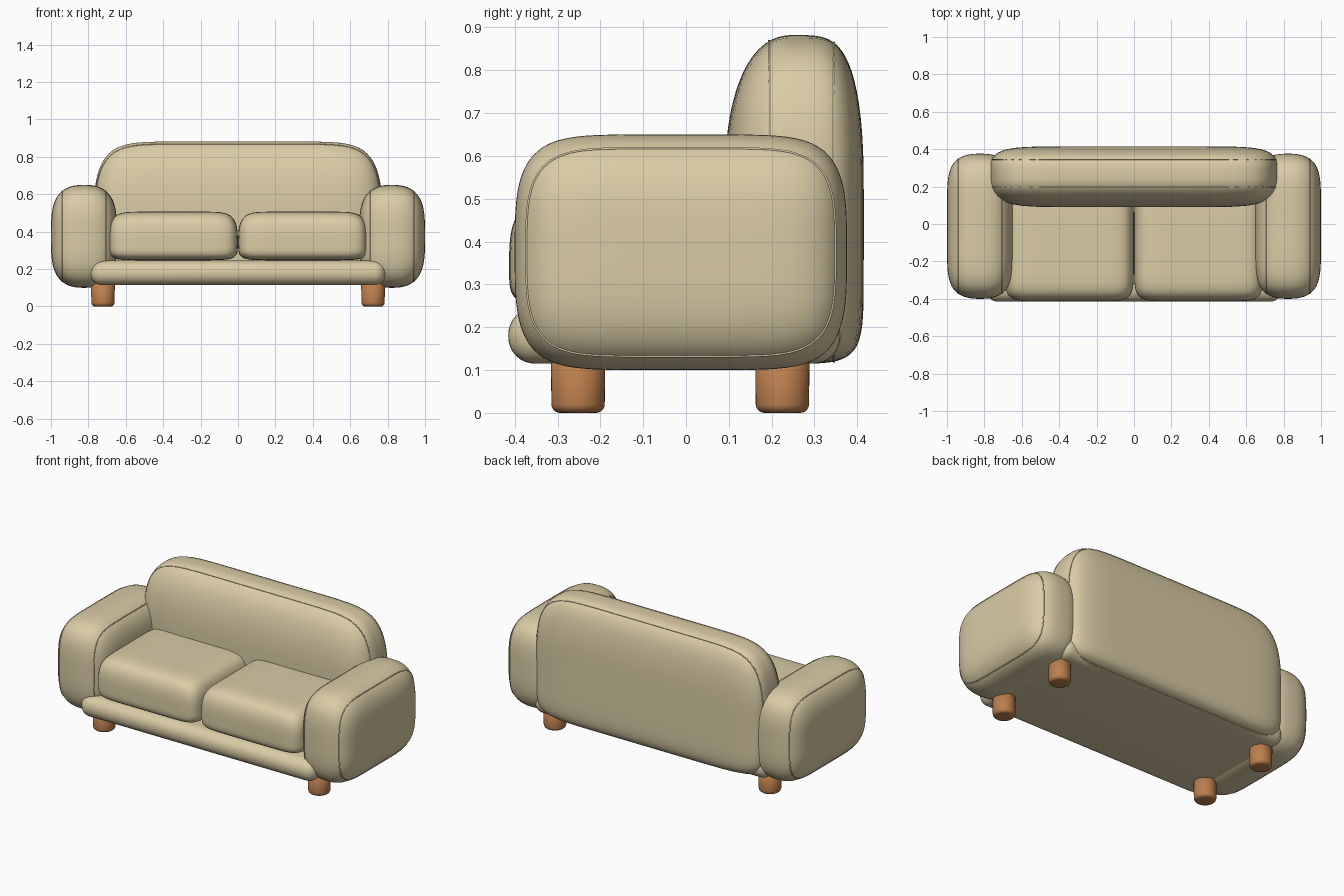
import bpy, bmesh, math
from mathutils import Vector

if "Cube" in bpy.data.objects:
    bpy.data.objects.remove(bpy.data.objects["Cube"])


def material(name, rgb):
    m = bpy.data.materials.new(name)
    m.diffuse_color = (*rgb, 1)
    m.use_nodes = True
    m.node_tree.nodes["Principled BSDF"].inputs["Base Color"].default_value = m.diffuse_color
    return m


FABRIC = material("beige fabric", (0.70, 0.60, 0.38))
WOOD = material("warm wood", (0.50, 0.21, 0.075))


def finish(name, bm, mat):
    bmesh.ops.recalc_face_normals(bm, faces=bm.faces)
    me = bpy.data.meshes.new(name)
    bm.to_mesh(me)
    bm.free()
    me.materials.append(mat)
    for p in me.polygons:
        p.use_smooth = True
    ob = bpy.data.objects.new(name, me)
    bpy.context.collection.objects.link(ob)
    return ob


def reach(d, exps, start=0.0):
    """Distance along d at which the puffed solid's surface is met."""
    a, b = 0.0, 2.0
    for _ in range(32):
        t = (a + b) / 2
        f = start + sum(abs(t * c) ** e[c > 0] for c, e in zip(d, exps))
        a, b = (t, b) if f < 1 else (a, t)
    return a


def place(u, lo, mid, hi):
    return Vector([m + c * ((h - m) if c > 0 else (m - l))
                   for c, l, m, h in zip(u, lo, mid, hi)])


def puff(name, lo, mid, hi, exps):
    """Upholstered block: each axis has a roundness for its low and high side."""
    bm = bmesh.new()
    bmesh.ops.create_cube(bm, size=2)
    bmesh.ops.subdivide_edges(bm, edges=bm.edges[:], cuts=27, use_grid_fill=True)
    for v in bm.verts:
        v.co = place(v.co * reach(v.co, exps), lo, mid, hi)
    return finish(name, bm, FABRIC)


def seam(name, lo, mid, hi, exps, axis, k):
    """Thin piping where a puffed block is cut by a plane (k is -1..1)."""
    others = [i for i in range(3) if i != axis]
    used = abs(k) ** exps[axis][k > 0]
    cu = bpy.data.curves.new(name, 'CURVE')
    cu.dimensions = '3D'
    cu.bevel_depth = 0.003
    cu.bevel_resolution = 1
    n = 96
    sp = cu.splines.new('POLY')
    sp.points.add(n - 1)
    sp.use_cyclic_u = True
    for i in range(n):
        a = 2 * math.pi * i / n
        d = (math.cos(a), math.sin(a))
        # square the direction so points spread evenly round the corners
        m = max(abs(d[0]), abs(d[1]))
        d = (d[0] / m, d[1] / m)
        t = reach(d, [exps[j] for j in others], used)
        u = [0, 0, 0]
        u[axis] = k
        u[others[0]], u[others[1]] = d[0] * t, d[1] * t
        sp.points[i].co = (*place(u, lo, mid, hi), 1)
    cu.materials.append(FABRIC)
    ob = bpy.data.objects.new(name, cu)
    bpy.context.collection.objects.link(ob)


# Backrest: domed top, flatter rear and bottom
back = ((-0.77, 0.09, 0.115), (0, 0.25, 0.52), (0.77, 0.415, 0.882),
        ((9, 9), (2.3, 4), (10, 2.4)))
puff("backrest", *back)
seam("backrest_front_piping", *back, 1, -0.35)
seam("backrest_rear_piping", *back, 1, 0.58)

# Base: low slab with rounded edges
bm = bmesh.new()
bmesh.ops.create_cube(bm, size=1)
for v in bm.verts:
    v.co = (v.co.x * 1.58, v.co.y * 0.775 - 0.0275, v.co.z * 0.13 + 0.18)
bmesh.ops.bevel(bm, geom=bm.edges[:], offset=0.062, segments=8, profile=0.5,
                affect='EDGES')
finish("base", bm, FABRIC)

for side, s in (("left", -1), ("right", 1)):
    # Arms
    xs = sorted((s * 0.647, s * 1.0))
    arm = ((xs[0], -0.40, 0.10), (s * 0.823, -0.012, 0.375), (xs[1], 0.376, 0.65),
           ((2.5, 2.5), (6, 6), (3.5, 3.5)))
    puff(side + "_arm", *arm)
    seam(side + "_arm_outer_piping", *arm, 0, s * 0.66)
    seam(side + "_arm_inner_piping", *arm, 0, -s * 0.66)

    # Seat cushions
    xs = sorted((s * 0.001, s * 0.692))
    puff(side + "_seat_cushion", (xs[0], -0.413, 0.247), (s * 0.346, -0.1, 0.35),
         (xs[1], 0.2, 0.507), ((9, 9), (8, 8), (5, 2.8)))

    # Legs: short round posts with softened feet
    for end, y in (("front", -0.252), ("rear", 0.225)):
        bm = bmesh.new()
        bmesh.ops.create_cone(bm, cap_ends=True, segments=40, radius1=0.062,
                              radius2=0.064, depth=0.17)
        rim = [e for e in bm.edges if all(v.co.z < 0 for v in e.verts)]
        bmesh.ops.bevel(bm, geom=rim, offset=0.02, segments=5, profile=0.5,
                        affect='EDGES')
        bmesh.ops.translate(bm, verts=bm.verts, vec=(s * 0.722, y, 0.085))
        finish(f"{side}_{end}_leg", bm, WOOD)
